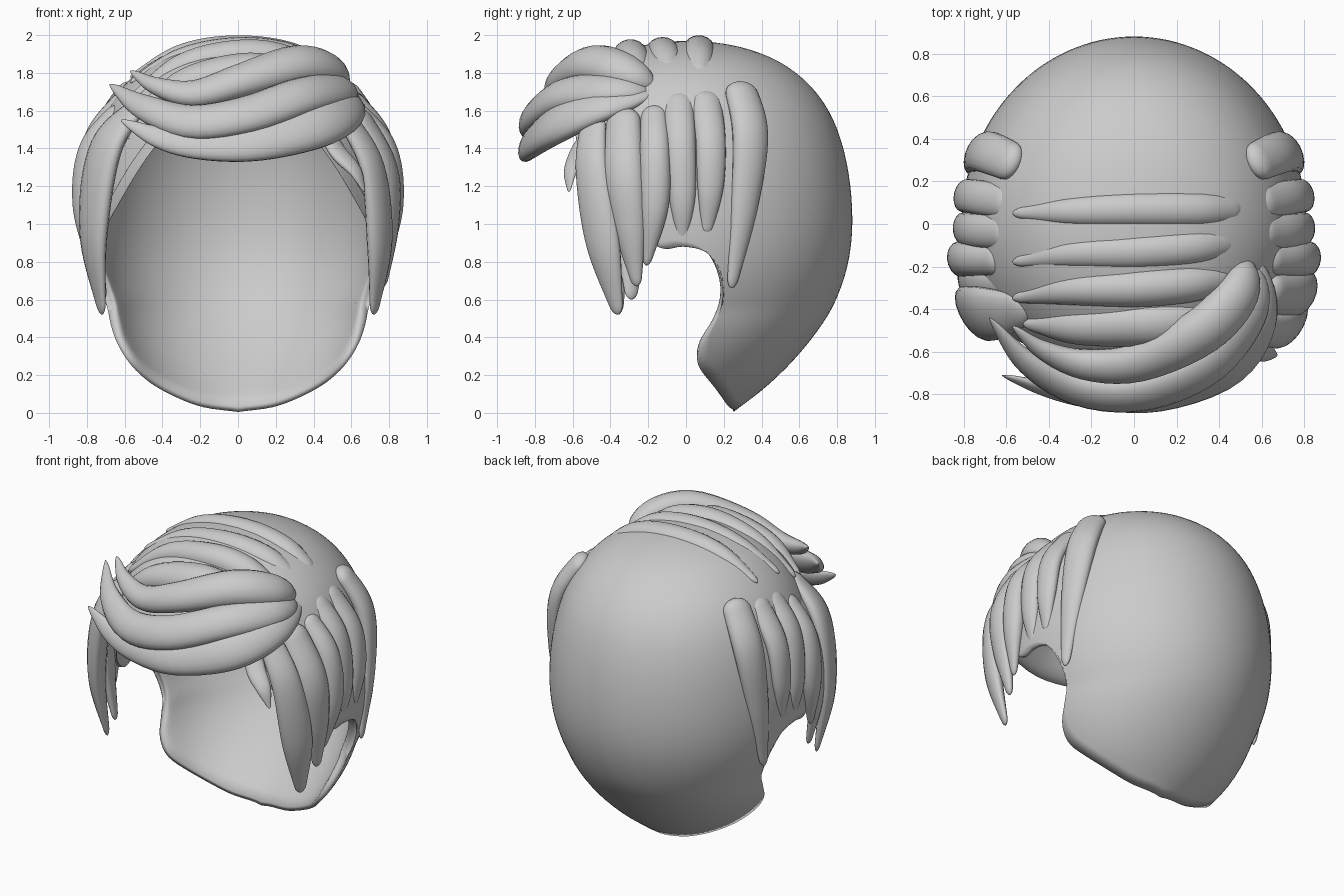
import bpy, math
from mathutils import Vector

if "Cube" in bpy.data.objects:
    bpy.data.objects.remove(bpy.data.objects["Cube"])

HEAD = Vector((0, 0, 1.0))


def catmull(pts, t):
    """Smooth point on a path of tuples, t in 0..1."""
    n = len(pts) - 1
    i = min(int(t * n), n - 1)
    u = t * n - i
    p = [Vector(pts[max(0, min(n, i + k))]) for k in (-1, 0, 1, 2)]
    if i == 0:
        p[0] = 2 * p[1] - p[2]
    if i == n - 1:
        p[3] = 2 * p[2] - p[1]
    return 0.5 * (2 * p[1] + (p[2] - p[0]) * u + (2 * p[0] - 5 * p[1] + 4 * p[2] - p[3]) * u * u
                  + (3 * p[1] - p[0] - 3 * p[2] + p[3]) * u ** 3)


def make(name, verts, faces):
    me = bpy.data.meshes.new(name)
    me.from_pydata([tuple(v) for v in verts], [], faces)
    me.shade_smooth()
    ob = bpy.data.objects.new(name, me)
    bpy.context.collection.objects.link(ob)
    return ob


def strand(name, pts, widths, flat, rows=44, sides=18):
    """Tapered lock swept along pts; widths are half widths, flat is thickness / width."""
    verts, faces = [], []
    for r in range(rows + 1):
        t = (1 - math.cos(math.pi * r / rows)) / 2
        c = catmull(pts, t)
        tan = (catmull(pts, min(1, t + .01)) - catmull(pts, max(0, t - .01))).normalized()
        out = c - HEAD
        out = (out - tan * out.dot(tan)).normalized()
        side = tan.cross(out)
        w = max(catmull([(x, 0, 0) for x in widths], t).x, .004)
        w *= math.sqrt(max(0, 1 - max(0, 1 - t / .08) ** 2))      # rounded root
        w *= math.sqrt(max(0, 1 - max(0, (t - .96) / .04) ** 2))  # rounded tip
        w = max(w, .001)
        for k in range(sides):
            a = 2 * math.pi * k / sides
            verts.append(c + side * w * math.cos(a) + out * w * flat * math.sin(a))
    for r in range(rows):
        for k in range(sides):
            k2 = (k + 1) % sides
            a, b = r * sides, (r + 1) * sides
            faces.append((a + k, a + k2, b + k2, b + k))
    faces.append(tuple(reversed(range(sides))))
    faces.append(tuple(rows * sides + k for k in range(sides)))
    return make(name, verts, faces)


# Hair cap: profile (radius, height) swept round, trimmed to a rim (azimuth from back, height)
PROFILE = [(0, 1.97, 0), (.16, 1.96, 0), (.33, 1.925, 0), (.5, 1.855, 0), (.65, 1.74, 0), (.76, 1.59, 0),
           (.83, 1.41, 0), (.87, 1.2, 0), (.88, .98, 0), (.855, .78, 0), (.79, .59, 0), (.70, .44, 0),
           (.57, .28, 0), (.42, .135, 0), (.25, .004, 0)]
RIM = [(0, .005), (36, .03), (57, .08), (73, .16), (83, .25), (83.5, .35), (78.5, .47), (75.5, .6),
       (77.6, .75), (83, .85), (91, .88), (99, .87), (107, .95), (114, 1.15), (121, 1.38), (142, 1.5), (180, 1.53)]
HALF, ROWS = 64, 48


def cap_point(az, q):
    rad, z, _ = catmull(PROFILE, q)
    y = rad * math.cos(az)
    sx = .92 + .17 * max(0, min(1, (.55 - z) / .4))
    return Vector((sx * rad * math.sin(az), y * (1 if y > 0 else .91), z))


def profile_at(z):
    lo, hi = 0, 1
    for _ in range(30):
        mid = (lo + hi) / 2
        lo, hi = (mid, hi) if catmull(PROFILE, mid).y > z else (lo, mid)
    return lo


verts = [cap_point(0, 0), cap_point(0, 0) - Vector((0, 0, .07))]
faces = []
cols, N = 2 * HALF, 2 * ROWS
for c in range(cols):
    f = c / HALF if c <= HALF else (cols - c) / HALF
    az_r, z_r = catmull([(a, z, 0) for a, z in RIM], f).xy
    q_r = profile_at(max(.004, z_r))
    outer, inner = [], []
    for r in range(1, ROWS + 1):
        s = r / ROWS
        p = cap_point(math.radians(180 * f + (az_r - 180 * f) * s ** 8), q_r * s)
        if c > HALF:
            p.x = -p.x
        outer.append(p)
        inner.append(p - (p - HEAD).normalized() * (.03 + .04 * math.sqrt(1 - s ** 12)))
    verts += outer + inner[::-1]
for c in range(cols):
    a, b = 2 + c * N, 2 + ((c + 1) % cols) * N
    faces += [(0, b, a), (1, a + N - 1, b + N - 1)]
    for r in range(N - 1):
        faces.append((a + r, b + r, b + r + 1, a + r + 1))
make("hair_cap", verts, faces)

# Side locks hanging over the ears, mirrored with different front locks on each side
SIDE = [
    ([(.61, -.17, 1.62), (.78, -.165, 1.4), (.815, -.17, 1.1), (.78, -.21, .78)], (.07, .08, .08, .02), .75),
    ([(.58, -.04, 1.69), (.76, -.03, 1.46), (.805, -.02, 1.15), (.78, -.02, .88)], (.08, .08, .07, .02), .65),
    ([(.58, .10, 1.70), (.76, .13, 1.46), (.805, .13, 1.2), (.79, .11, .95)], (.08, .08, .07, .025), .6),
    ([(.55, .28, 1.75), (.70, .34, 1.48), (.75, .31, 1.1), (.75, .24, .66)], (.09, .10, .075, .025), .6),
]
RIGHT = [
    ([(.57, -.49, 1.57), (.71, -.5, 1.3), (.75, -.44, .9), (.72, -.36, .52)], (.075, .095, .10, .03), .5),
    ([(.61, -.33, 1.61), (.765, -.33, 1.3), (.79, -.30, 1.0), (.77, -.26, .67)], (.09, .11, .09, .025), .65),
    ([(.46, -.50, 1.5), (.53, -.57, 1.38), (.62, -.61, 1.28), (.67, -.62, 1.17)], (.05, .06, .045, .008), .5),
]
LEFT = [
    ([(.50, -.40, 1.66), (.70, -.42, 1.4), (.765, -.41, .95), (.72, -.36, .52)], (.07, .14, .12, .03), .45),
    ([(.58, -.30, 1.60), (.745, -.29, 1.3), (.77, -.29, .95), (.71, -.29, .6)], (.06, .09, .09, .03), .5),
]
for label, sign, locks in (("right", 1, SIDE + RIGHT), ("left", -1, SIDE + LEFT)):
    for i, (pts, w, flat) in enumerate(locks):
        strand(f"side_lock_{label}_{i + 1}", [(sign * x, y, z) for x, y, z in pts], w, flat)

# Crown locks combed across the top, root on the right
CROWN = [
    ([(.51, .07, 1.76), (.3, .07, 1.89), (0, .07, 1.935), (-.3, .06, 1.90), (-.57, .05, 1.775)], .08, .8),
    ([(.48, -.08, 1.77), (.28, -.11, 1.89), (0, -.13, 1.925), (-.3, -.14, 1.88), (-.57, -.18, 1.75)], .08, .8),
    ([(.45, -.25, 1.74), (.25, -.28, 1.86), (0, -.30, 1.89), (-.3, -.31, 1.83), (-.57, -.35, 1.66)], .09, .95),
    ([(.42, -.42, 1.66), (.2, -.46, 1.78), (0, -.47, 1.80), (-.28, -.48, 1.74), (-.52, -.47, 1.61)], .11, .9),
]
for i, (pts, w, flat) in enumerate(CROWN):
    strand(f"crown_lock_{i + 1}", pts, (w * .8, w, w, w * .8, .02), flat)

# Three big fringe locks swept over the forehead
strand("fringe_upper", [(.54, -.17, 1.73), (.48, -.34, 1.81), (.31, -.51, 1.84), (.02, -.65, 1.76),
                        (-.23, -.66, 1.69), (-.43, -.59, 1.73), (-.57, -.48, 1.81)],
       (.06, .11, .12, .10, .08, .05, .012), .8)
strand("fringe_middle", [(.57, -.2, 1.70), (.54, -.42, 1.71), (.35, -.66, 1.68), (.05, -.79, 1.58),
                         (-.25, -.78, 1.54), (-.5, -.65, 1.62), (-.68, -.44, 1.74)],
       (.06, .10, .11, .11, .10, .07, .012), .65)
strand("fringe_lower", [(.59, -.18, 1.69), (.58, -.46, 1.62), (.42, -.68, 1.53), (.1, -.81, 1.435),
                        (-.2, -.81, 1.42), (-.42, -.77, 1.46), (-.62, -.71, 1.55)],
       (.05, .11, .135, .11, .085, .06, .012), .55)
